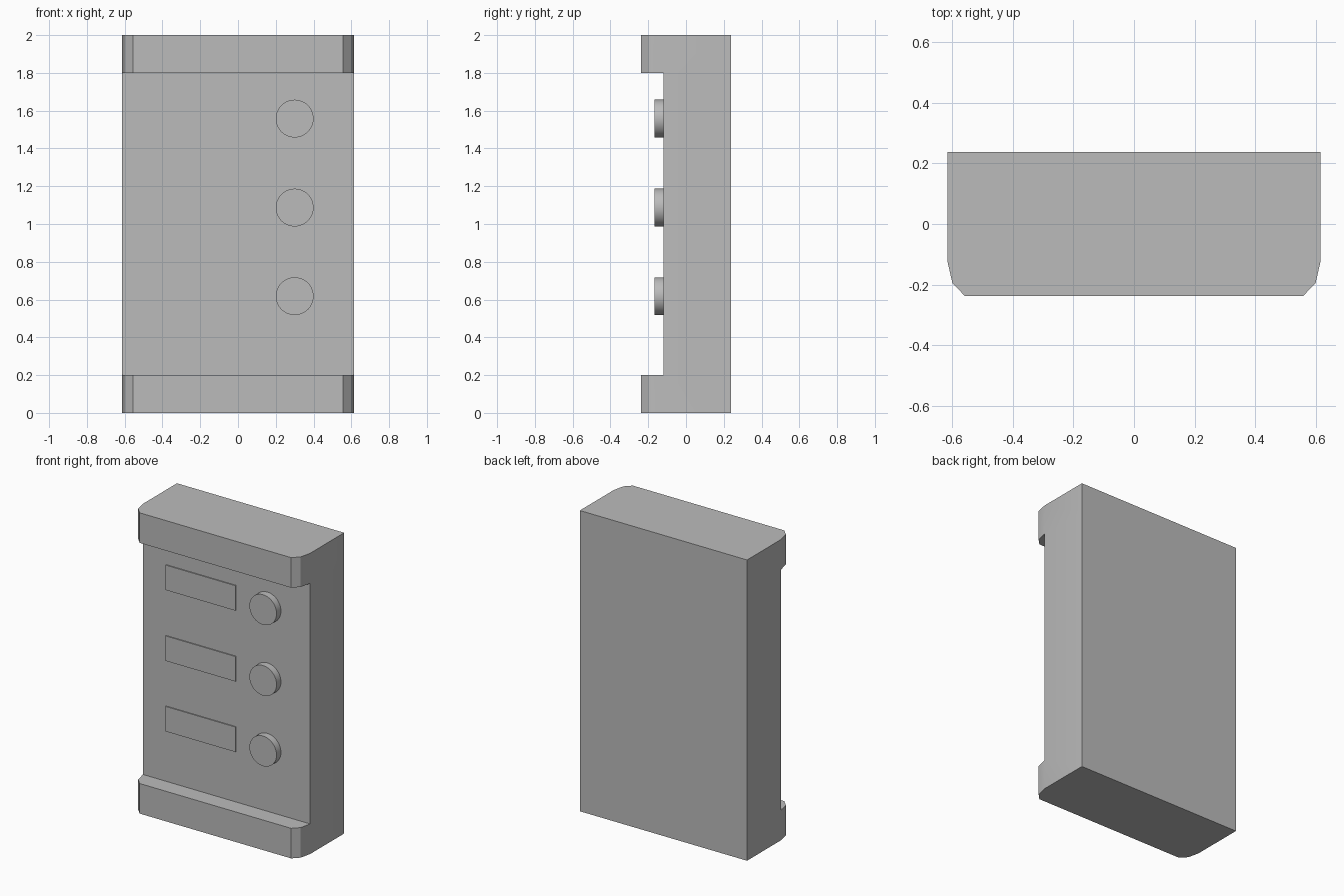
import bpy, bmesh, math

if "Cube" in bpy.data.objects:
    bpy.data.objects.remove(bpy.data.objects["Cube"])

grey = bpy.data.materials.new("plain grey")
grey.diffuse_color = (0.5, 0.5, 0.5, 1)
grey.use_nodes = True
grey.node_tree.nodes["Principled BSDF"].inputs["Base Color"].default_value = grey.diffuse_color

PANEL_Y = -0.12          # recessed front panel
BACK_Y = 0.237


def finish(obj, name):
    obj.name = name
    obj.data.materials.append(grey)
    bpy.ops.object.select_all(action='DESELECT')
    obj.select_set(True)
    bpy.context.view_layer.objects.active = obj
    bpy.ops.object.shade_smooth_by_angle(angle=math.radians(30))


# Housing: chamfered caps at both ends, flush panel between them
half = [(0.615, BACK_Y), (0.615, PANEL_Y), (0.598, -0.195), (0.557, -BACK_Y)]
profile = half + [(-x, y) for x, y in reversed(half)]
bm = bmesh.new()
rings = [[bm.verts.new((x, y, z)) for x, y in profile] for z in (0, 0.2, 1.8, 2)]


def wall(lower, upper, i, j):
    bm.faces.new((lower[i], lower[j], upper[j], upper[i]))


for lower, upper in (rings[:2], rings[2:]):      # cap sides
    for i in range(8):
        wall(lower, upper, i, (i + 1) % 8)
for i, j in ((0, 1), (1, 6), (6, 7), (7, 0)):    # middle section
    wall(rings[1], rings[2], i, j)
for ring in (rings[0], rings[3]):                # ends
    bm.faces.new(ring)
for ring in (rings[1], rings[2]):                # ledges
    bm.faces.new(ring[1:7])
bmesh.ops.recalc_face_normals(bm, faces=bm.faces)
mesh = bpy.data.meshes.new("housing")
bm.to_mesh(mesh)
bm.free()
housing = bpy.data.objects.new("housing", mesh)
bpy.context.collection.objects.link(housing)
finish(housing, "housing")

# Rows of name plate and round push button
for n, z in enumerate((0.618, 1.087, 1.558), 1):
    bpy.ops.mesh.primitive_cube_add(size=1, location=(-0.187, PANEL_Y, z))
    plate = bpy.context.object
    plate.scale = (0.515, 0.014, 0.166)
    bpy.ops.object.transform_apply(location=False, rotation=False, scale=True)
    finish(plate, f"label_plate_{n}")

    bpy.ops.mesh.primitive_cylinder_add(
        vertices=48, radius=0.1, depth=0.055,
        location=(0.3, PANEL_Y - 0.0185, z), rotation=(math.pi / 2, 0, 0))
    finish(bpy.context.object, f"push_button_{n}")
